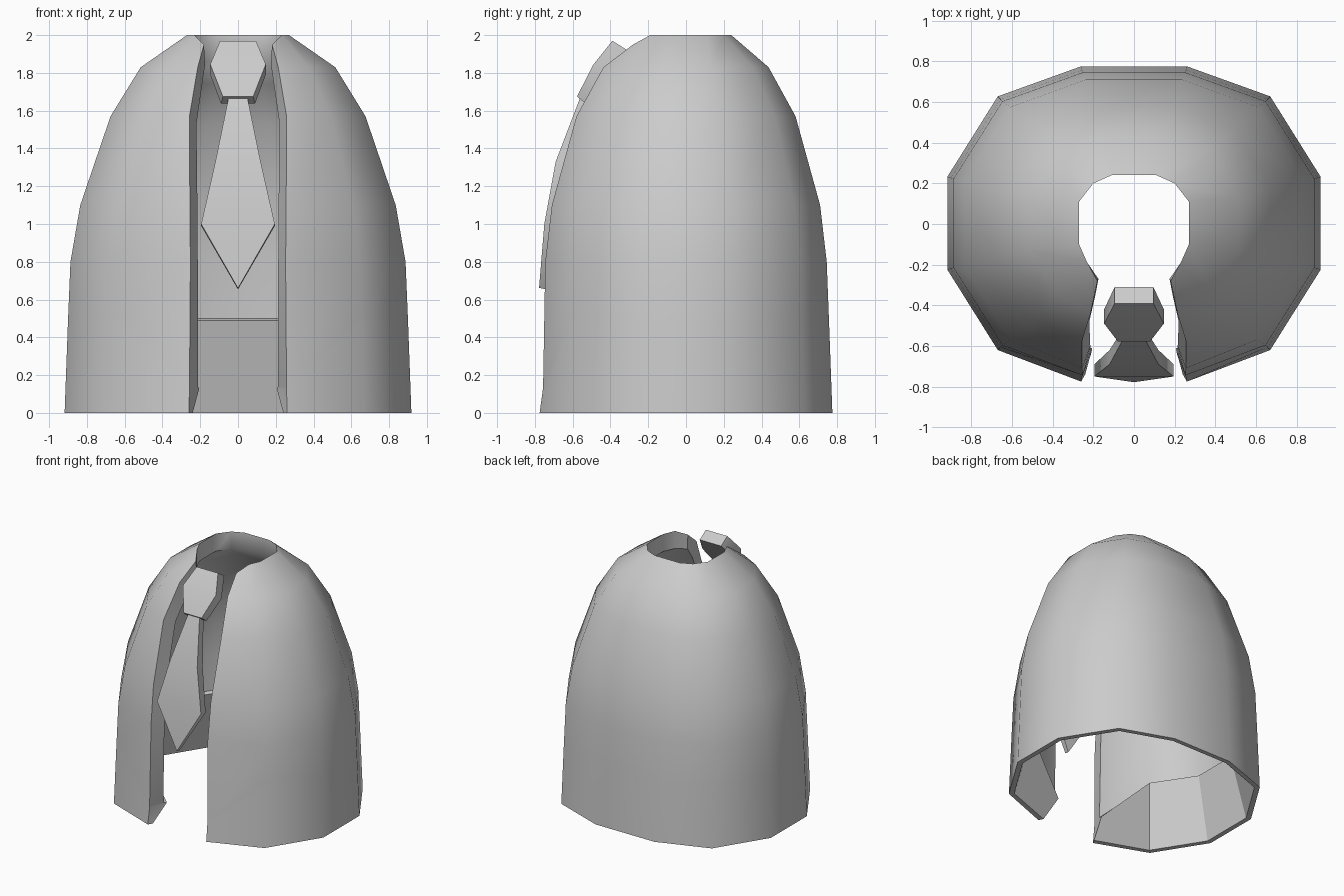
import bpy, bmesh, math

if "Cube" in bpy.data.objects:
    bpy.data.objects.remove(bpy.data.objects["Cube"])


def finish(name, verts, faces, flat=()):
    mesh = bpy.data.meshes.new(name)
    mesh.from_pydata(verts, [], faces)
    bm = bmesh.new()
    bm.from_mesh(mesh)
    bmesh.ops.recalc_face_normals(bm, faces=bm.faces)
    bm.to_mesh(mesh)
    bm.free()
    obj = bpy.data.objects.new(name, mesh)
    bpy.context.collection.objects.link(obj)
    bpy.ops.object.select_all(action='DESELECT')
    obj.select_set(True)
    bpy.context.view_layer.objects.active = obj
    bpy.ops.object.shade_smooth_by_angle(angle=math.radians(43))
    for i in flat:
        mesh.polygons[i].use_smooth = False
    return obj


def mirrored(half):
    # right half runs front to back, left half runs back to front
    return half + [(-x, y, z) for x, y, z in reversed(half)]


def ring(z, rx, ry, front_x, front_z=None):
    fz = z if front_z is None else front_z
    return mirrored([(front_x, -ry, fz), (.73 * rx, -.8 * ry, z),
                     (rx, -.29 * ry, z), (rx, .3 * ry, z),
                     (.73 * rx, .81 * ry, z), (.285 * rx, ry, z)])


def collar(z, front_x, front_y, front_z):
    return mirrored([(front_x, front_y, front_z), (.23, -.19, z), (.27, -.1, z),
                     (.27, .11, z), (.2, .2, z), (.11, .24, z)])


# Jacket: outer rings bottom to top, inner rings paired with them
outer = [ring(0, .918, .775, .26), ring(.49, .9, .757, .257, .13),
         ring(.5, .8995, .7565, .257, .14),
         ring(.8, .887, .745, .252), ring(1.1, .835, .71, .255),
         ring(1.57, .675, .58, .257), ring(1.83, .515, .437, .213),
         collar(2, .18, -.28, 1.95)]
inner = [ring(0, .88, .74, .24), ring(.49, .765, .612, .205, .13),
         ring(.5, .795, .645, .213, .14),
         ring(.8, .775, .63, .213), ring(1.1, .73, .6, .215),
         ring(1.53, .575, .48, .22), ring(1.74, .42, .35, .19),
         collar(1.86, .175, -.27, 1.84)]
loops = outer + inner[::-1]
n, m = len(loops), len(loops[0])
verts = [v for loop in loops for v in loop]
faces, flat = [], []
for i in range(n):
    j = (i + 1) % n
    for k in range(m - 1):
        if i >= n - 3:      # faceted hem lining
            flat.append(len(faces))
        faces.append((i * m + k, i * m + k + 1, j * m + k + 1, j * m + k))
# Strips closing the front opening
for i in range(n // 2 - 1):
    for k in (0, m - 1):
        faces.append((i * m + k, (i + 1) * m + k,
                      (n - 2 - i) * m + k, (n - 1 - i) * m + k))
finish("jacket", verts, faces, flat)


def slab(name, front, back):
    # front and back are half outlines listed top to bottom
    f, b = mirrored(front), mirrored(back)
    c, h = len(f), len(front)
    faces = []
    for o in (0, c):
        for i in range(h - 1):
            faces.append((o + i, o + i + 1, o + c - 2 - i, o + c - 1 - i))
    for i in range(c):
        j = (i + 1) % c
        faces.append((i, j, c + j, c + i))
    return finish(name, f + b, faces)


# Tie knot
slab("tie_knot",
     [(.095, -.39, 1.97), (.147, -.49, 1.845), (.08, -.577, 1.675)],
     [(.095, -.31, 1.92), (.147, -.42, 1.79), (.09, -.53, 1.637)])
# Tie blade
slab("tie_blade",
     [(.05, -.56, 1.67), (.12, -.69, 1.33), (.195, -.75, 1.0), (.001, -.778, .662)],
     [(.05, -.51, 1.66), (.12, -.62, 1.31), (.195, -.69, .99), (.001, -.745, .655)])
